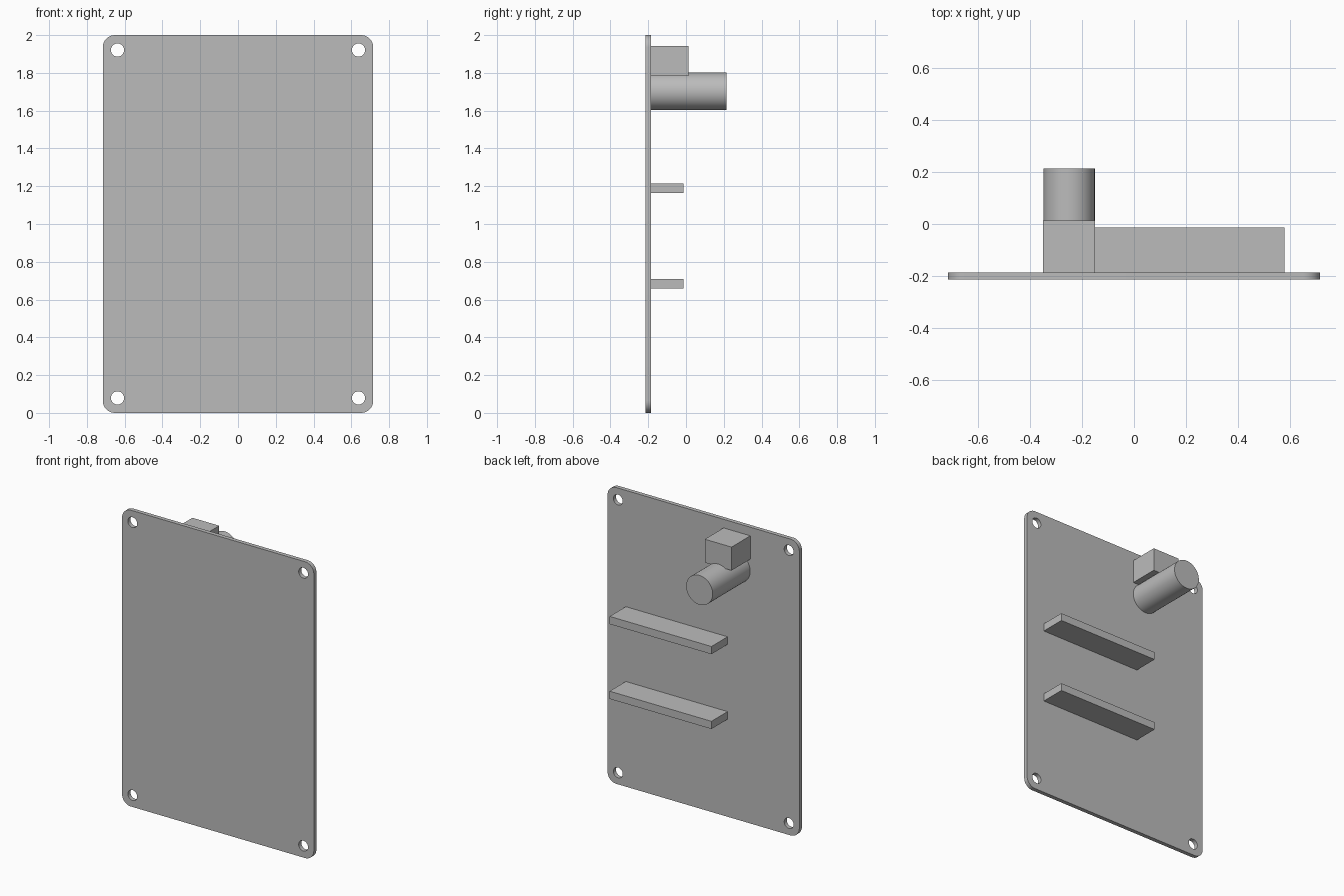
import bpy, bmesh, math
from mathutils import Matrix, Vector

default = bpy.data.objects.get("Cube")
if default:
    bpy.data.objects.remove(default, do_unlink=True)

grey = bpy.data.materials.new("plain_grey")
grey.use_nodes = True
colour = (0.5, 0.5, 0.5, 1)
grey.diffuse_color = colour
grey.node_tree.nodes["Principled BSDF"].inputs["Base Color"].default_value = colour

HALF_W, HEIGHT = 0.716, 2.0
FRONT, BACK = -0.214, -0.186      # faces of the panel
CORNER, HOLE = 0.065, 0.035
HOLE_X, HOLE_INSET = 0.638, 0.079


def add_object(name, bm):
    bmesh.ops.recalc_face_normals(bm, faces=bm.faces)
    mesh = bpy.data.meshes.new(name)
    bm.to_mesh(mesh)
    bm.free()
    mesh.materials.append(grey)
    obj = bpy.data.objects.new(name, mesh)
    bpy.context.collection.objects.link(obj)
    return obj


def smooth(obj):
    bpy.ops.object.select_all(action='DESELECT')
    obj.select_set(True)
    bpy.context.view_layer.objects.active = obj
    bpy.ops.object.shade_smooth_by_angle(angle=math.radians(30))


def box(name, low, high):
    low, high = Vector(low), Vector(high)
    bm = bmesh.new()
    bmesh.ops.create_cube(bm, size=1, matrix=Matrix.Translation((low + high) / 2)
                          @ Matrix.Diagonal((*(high - low), 1)))
    return add_object(name, bm)


def arc(cx, cz, radius, start, sweep, steps):
    return [(cx + radius * math.cos(start + sweep * i / steps),
             cz + radius * math.sin(start + sweep * i / steps)) for i in range(steps + 1)]


# Panel: rounded outline with four round holes, filled and extruded
curve = bpy.data.curves.new("panel_outline", 'CURVE')
curve.dimensions = '2D'
curve.fill_mode = 'BOTH'
curve.extrude = (BACK - FRONT) / 2
outline, loops = [], []
for quarter, (sx, top) in enumerate([(1, 1), (-1, 1), (-1, 0), (1, 0)]):
    cz = HEIGHT - CORNER if top else CORNER
    outline += arc(sx * (HALF_W - CORNER), cz, CORNER, quarter * math.pi / 2, math.pi / 2, 10)
    hole_z = HEIGHT - HOLE_INSET if top else HOLE_INSET
    loops.append(arc(sx * HOLE_X, hole_z, HOLE, 0, math.tau, 32)[:-1])
for points in [outline] + loops:
    spline = curve.splines.new('POLY')
    spline.points.add(len(points) - 1)
    for point, (x, z) in zip(spline.points, points):
        point.co = (x, z, 0, 1)
    spline.use_cyclic_u = True
helper = bpy.data.objects.new("panel_outline", curve)
bpy.context.collection.objects.link(helper)
bpy.context.view_layer.update()
bm = bmesh.new()
bm.from_mesh(helper.evaluated_get(bpy.context.evaluated_depsgraph_get()).to_mesh())
bpy.data.objects.remove(helper, do_unlink=True)
bmesh.ops.remove_doubles(bm, verts=bm.verts, dist=0.0001)
bm.transform(Matrix.Translation((0, (FRONT + BACK) / 2, 0)) @ Matrix.Rotation(math.pi / 2, 4, 'X'))
smooth(add_object("panel", bm))

# Two ledges on the back
for name, z in (("lower_ledge", 0.658), ("upper_ledge", 1.163)):
    box(name, (-0.18, BACK, z), (0.58, -0.014, z + 0.052))

# Block above the round post
box("block", (-0.35, BACK, 1.784), (-0.15, 0.014, 1.942))

# Round post
bm = bmesh.new()
bmesh.ops.create_cone(bm, cap_ends=True, segments=64, radius1=0.099, radius2=0.099,
                      depth=0.214 - BACK,
                      matrix=Matrix.Translation((-0.25, (0.214 + BACK) / 2, 1.702))
                      @ Matrix.Rotation(math.pi / 2, 4, 'X'))
smooth(add_object("round_post", bm))
